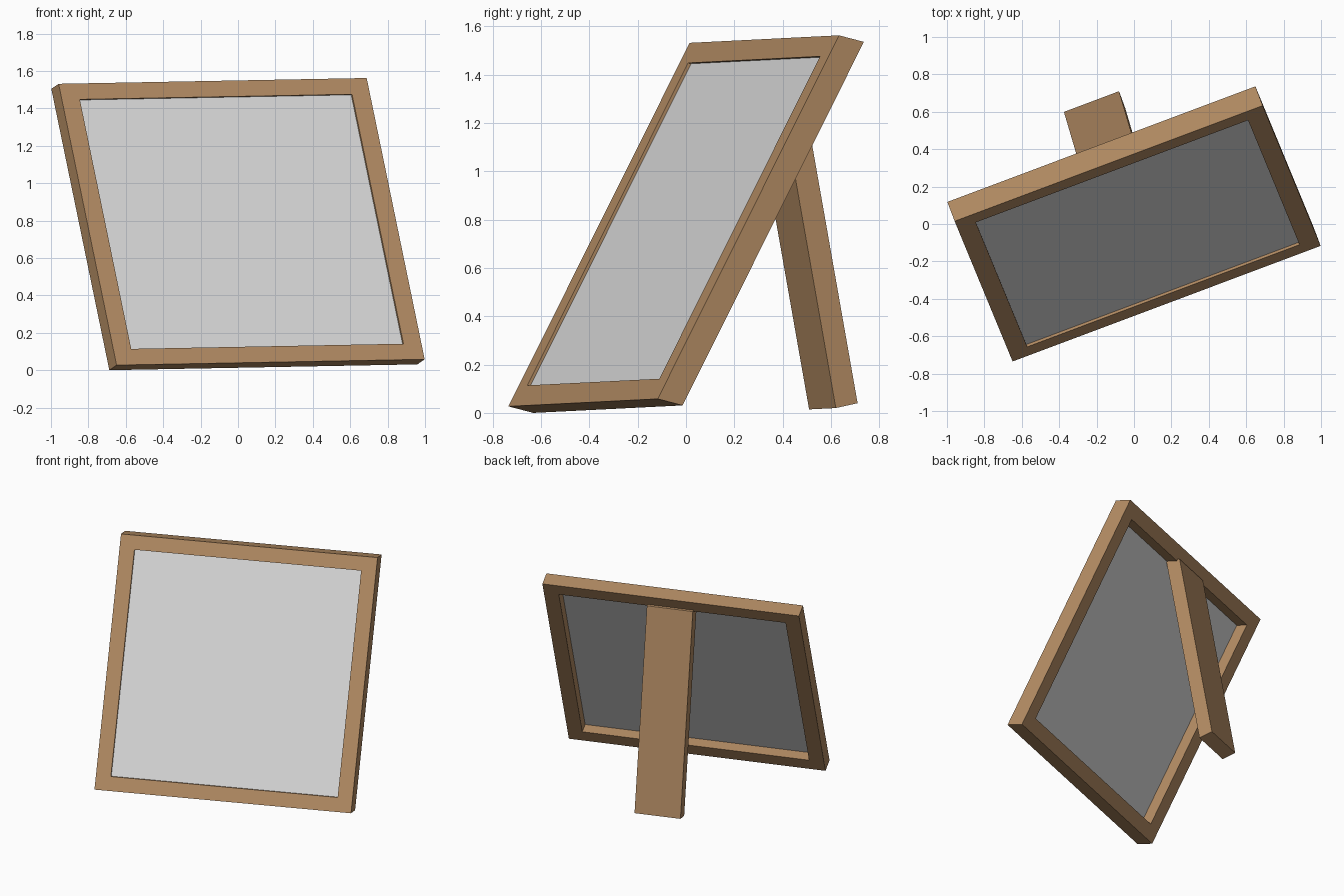
import bpy, bmesh
from mathutils import Vector

if "Cube" in bpy.data.objects:
    bpy.data.objects.remove(bpy.data.objects["Cube"])

# Frame axes: full width, full height (leaning back), full depth (front to back)
O = Vector((-0.649, -0.735, 0.027))
U = Vector((1.647, 0.618, 0.031))
V = Vector((-0.31, 0.75, 1.504))
D = Vector((-0.039, 0.103, -0.027))


def at(a, b, c):
    return O + U * a + V * b + D * c


def material(name, rgb):
    m = bpy.data.materials.new(name)
    m.diffuse_color = (*rgb, 1)
    m.use_nodes = True
    m.node_tree.nodes["Principled BSDF"].inputs["Base Color"].default_value = m.diffuse_color
    return m


wood = material("tan wood", (0.45, 0.26, 0.125))
grey = material("light grey", (0.70, 0.70, 0.70))


def finish(name, bm, mat):
    bmesh.ops.recalc_face_normals(bm, faces=bm.faces)
    me = bpy.data.meshes.new(name)
    bm.to_mesh(me)
    bm.free()
    me.materials.append(mat)
    ob = bpy.data.objects.new(name, me)
    bpy.context.collection.objects.link(ob)


def ring(bm, pts):
    return [bm.verts.new(p) for p in pts]


def rect(a0, a1, b0, b1, c):
    return [at(a0, b0, c), at(a1, b0, c), at(a1, b1, c), at(a0, b1, c)]


def bridge(bm, r, s):
    for i in range(4):
        j = (i + 1) % 4
        bm.faces.new((r[i], r[j], s[j], s[i]))


def block(name, lower, upper, mat):
    bm = bmesh.new()
    r, s = ring(bm, lower), ring(bm, upper)
    bridge(bm, r, s)
    bm.faces.new(r)
    bm.faces.new(s)
    finish(name, bm, mat)


# Border frame: a square ring with an open middle
bu, bv = 0.058, 0.0565
outer, inner = (0, 1, 0, 1), (bu, 1 - bu, bv, 1 - bv)
bm = bmesh.new()
loops = [ring(bm, rect(*r, c)) for r, c in
         ((outer, 0), (outer, 1), (inner, 1), (inner, 0))]
for k in range(4):
    bridge(bm, loops[k], loops[(k + 1) % 4])
finish("frame", bm, wood)

# Picture panel, set just behind the front of the frame
block("panel", rect(*inner, 0.12), rect(*inner, 0.3), grey)

# Rear leg, reaching up to the top rail
W = Vector((0.052, -0.176, 1.0))
side = U * 0.179
back_right = Vector((-0.08, 0.71, 0.04))
front_right = Vector((-0.047, 0.62, 0.02))
foot = [front_right - side, front_right, back_right, back_right - side]
top = [p + W * t for p, t in zip(foot, (1.45, 1.45, 1.405, 1.405))]
block("rear_leg", foot, top, wood)
